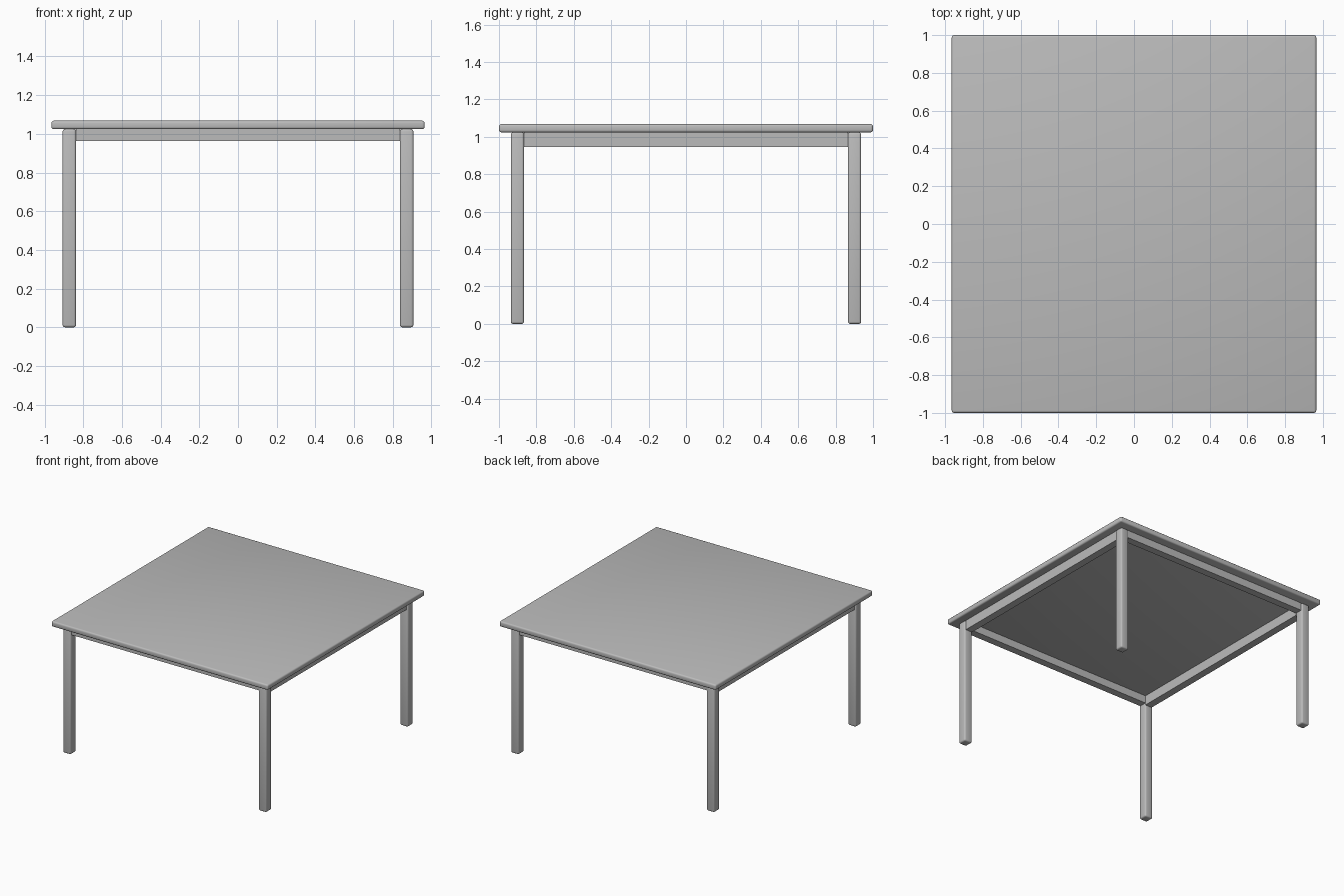
import bpy
import math

cube = bpy.data.objects.get("Cube")
if cube:
    bpy.data.objects.remove(cube, do_unlink=True)

# Single grey finish
grey = bpy.data.materials.new("grey_finish")
grey.use_nodes = True
colour = (0.5, 0.5, 0.5, 1)
grey.diffuse_color = colour
grey.node_tree.nodes["Principled BSDF"].inputs["Base Color"].default_value = colour


def box(name, low, high, bevel=0):
    """Box between two corners, with optional rounded edges."""
    centre = [(a + b) / 2 for a, b in zip(low, high)]
    bpy.ops.mesh.primitive_cube_add(size=1, location=centre)
    ob = bpy.context.object
    ob.name = name
    ob.scale = [b - a for a, b in zip(low, high)]
    bpy.ops.object.transform_apply(location=False, rotation=False, scale=True)
    ob.data.materials.append(grey)
    if bevel:
        mod = ob.modifiers.new("rounded_edges", "BEVEL")
        mod.width = bevel
        mod.segments = 3
        bpy.ops.object.modifier_apply(modifier=mod.name)
        bpy.ops.object.shade_smooth_by_angle(angle=math.radians(35))
    return ob


HALF_X, HALF_Y, HEIGHT = 0.965, 1.0, 1.068
UNDERSIDE = 1.024
IN_X, OUT_X = 0.837, 0.907      # leg faces across the width
IN_Y, OUT_Y = 0.866, 0.936      # leg faces along the depth
INSET = 0.01                    # apron set back from the outer leg face

# Table top
box("table_top", (-HALF_X, -HALF_Y, UNDERSIDE), (HALF_X, HALF_Y, HEIGHT), 0.012)


def span(sign, inner, outer):
    return sorted((sign * inner, sign * outer))


# Legs
for sx, side in ((1, "left"), (-1, "right")):
    for sy, end in ((-1, "front"), (1, "back")):
        x0, x1 = span(sx, IN_X, OUT_X)
        y0, y1 = span(sy, IN_Y, OUT_Y)
        box(f"{end}_{side}_leg", (x0, y0, 0), (x1, y1, UNDERSIDE), 0.012)

# Shallow front and back aprons
for sy, end in ((-1, "front"), (1, "back")):
    y0, y1 = span(sy, IN_Y, OUT_Y - INSET)
    box(f"{end}_apron", (-IN_X, y0, 0.963), (IN_X, y1, UNDERSIDE))

# Deeper side aprons
for sx, side in ((1, "left"), (-1, "right")):
    x0, x1 = span(sx, IN_X, OUT_X - INSET)
    box(f"{side}_apron", (x0, -IN_Y, 0.946), (x1, IN_Y, UNDERSIDE))
